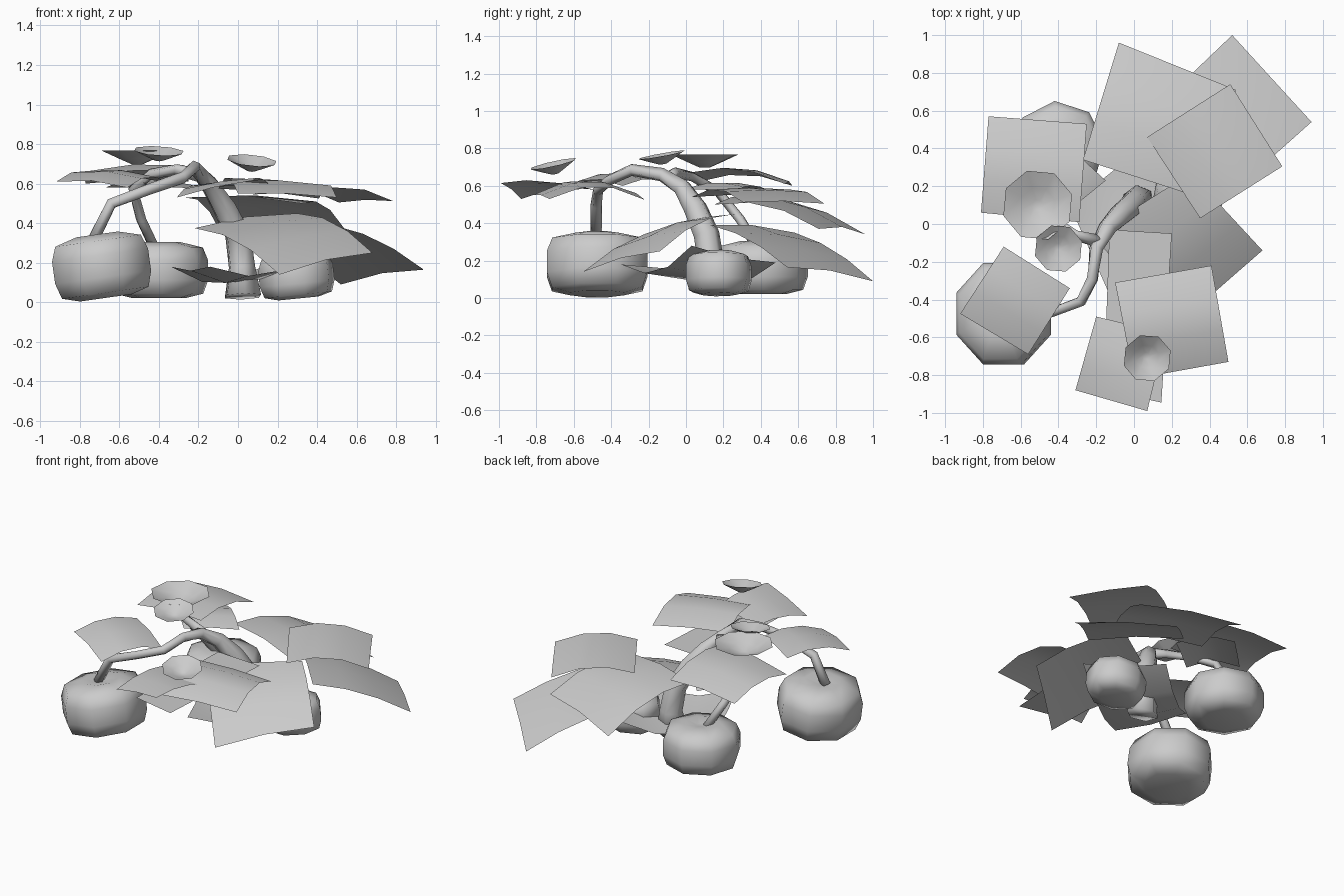
import bpy, bmesh, math
from mathutils import Vector, Matrix

if "Cube" in bpy.data.objects:
    bpy.data.objects.remove(bpy.data.objects["Cube"])

grey = bpy.data.materials.new("plain_grey")
grey.use_nodes = True
GREY = (0.6, 0.6, 0.6, 1)
grey.diffuse_color = GREY
grey.node_tree.nodes["Principled BSDF"].inputs["Base Color"].default_value = GREY


def finish(name, bm, fix_normals=True):
    if fix_normals:
        bmesh.ops.recalc_face_normals(bm, faces=bm.faces)
    for f in bm.faces:
        f.smooth = True
    mesh = bpy.data.meshes.new(name)
    bm.to_mesh(mesh)
    bm.free()
    mesh.materials.append(grey)
    obj = bpy.data.objects.new(name, mesh)
    bpy.context.collection.objects.link(obj)


def loft(bm, rings, cap_start=False, cap_end=False):
    vs = [[bm.verts.new(p) for p in ring] for ring in rings]
    n = len(vs[0])
    for a, b in zip(vs, vs[1:]):
        for i in range(n):
            bm.faces.new((a[i], a[(i + 1) % n], b[(i + 1) % n], b[i]))
    if cap_start:
        bm.faces.new(vs[0][::-1])
    if cap_end:
        bm.faces.new(vs[-1])


def lathe_rings(profile, sides, matrix, turn):
    rings = []
    for r, z in profile:
        rings.append([matrix @ Vector((r * math.cos(turn + math.tau * i / sides),
                                       r * math.sin(turn + math.tau * i / sides), z))
                      for i in range(sides)])
    return rings


# Fruits: squat eight-sided lathes with a dimple at the stem
FRUIT = [(0.55, -1.0), (0.92, -0.84), (1.02, -0.35), (1.02, 0.35), (0.91, 0.8), (0.44, 1.0), (0.12, 0.9)]

def fruit(name, centre, size, tilt=0.0, turn=0.2):
    m = (Matrix.Translation(centre) @ Matrix.Rotation(tilt, 4, 'Y')
         @ Matrix.Diagonal((*size, 1)))
    bm = bmesh.new()
    loft(bm, lathe_rings(FRUIT, 8, m, turn), True, True)
    finish(name, bm)


fruit("front_fruit", (-0.69, -0.475, 0.183), (0.26, 0.285, 0.162), -0.14, math.pi / 8)
fruit("back_fruit", (-0.40, 0.40, 0.163), (0.245, 0.247, 0.142), 0.0, 0.08)
fruit("side_fruit", (0.295, 0.175, 0.135), (0.19, 0.175, 0.116), -0.10)


# Stems: six-sided tubes that follow a path with a radius at each point
def stem(name, points, sides=6):
    pts = [Vector(p[:3]) for p in points]
    rings = []
    for i, p in enumerate(pts):
        d = (pts[min(i + 1, len(pts) - 1)] - pts[max(i - 1, 0)]).normalized()
        side = d.cross(Vector((0.6, -0.8, 0.05))).normalized()
        other = d.cross(side)
        r = points[i][3]
        rings.append([p + r * (math.cos(math.tau * k / sides) * side
                               + math.sin(math.tau * k / sides) * other) for k in range(sides)])
    bm = bmesh.new()
    loft(bm, rings, True, True)
    finish(name, bm)


stem("main_stem", [(0.025, 0.11, 0.03, 0.1), (0.02, 0.135, 0.18, 0.072), (0.0, 0.11, 0.34, 0.07),
                   (-0.07, 0.05, 0.48, 0.064), (-0.14, -0.02, 0.59, 0.05), (-0.20, -0.13, 0.66, 0.038),
                   (-0.22, -0.29, 0.685, 0.032), (-0.28, -0.41, 0.63, 0.03), (-0.44, -0.47, 0.575, 0.028),
                   (-0.64, -0.48, 0.50, 0.03), (-0.73, -0.48, 0.32, 0.032)])
stem("back_stem", [(-0.19, -0.09, 0.64, 0.035), (-0.31, -0.06, 0.67, 0.029), (-0.44, 0.03, 0.65, 0.026),
                   (-0.53, 0.17, 0.57, 0.026), (-0.49, 0.29, 0.42, 0.027), (-0.42, 0.38, 0.27, 0.028)])


# Leaves: square sheets arched lengthwise (rise) and slightly across (crown)
# Corners run inner pair, then outer pair, around the sheet
def leaf(name, a, b, c, d, rise=0.05, crown=0.01, cols=2, rows=3):
    a, b, c, d = map(Vector, (a, b, c, d))
    bm = bmesh.new()
    grid = []
    for i in range(rows + 1):
        u = i / rows
        row = []
        for j in range(cols + 1):
            v = j / cols
            p = a.lerp(d, u).lerp(b.lerp(c, u), v)
            p.z += rise * 4 * u * (1 - u) + crown * 4 * v * (1 - v)
            row.append(bm.verts.new(p))
        grid.append(row)
    for r0, r1 in zip(grid, grid[1:]):
        for j in range(cols):
            f = bm.faces.new((r0[j], r0[j + 1], r1[j + 1], r1[j]))
            f.normal_update()
            if f.normal.z < 0:
                f.normal_flip()
    finish(name, bm, fix_normals=False)


leaf("large_back_leaf", (-0.27, 0.34, 0.53), (0.32, 0.15, 0.50),
     (0.54, 0.71, 0.37), (-0.08, 0.96, 0.34), 0.06, 0.025)
leaf("far_corner_leaf", (0.48, 0.13, 0.39), (0.08, 0.58, 0.35),
     (0.52, 1.0, 0.09), (0.94, 0.54, 0.165), 0.035, 0.02)
leaf("upper_back_leaf", (0.07, 0.46, 0.545), (0.35, 0.03, 0.54),
     (0.785, 0.305, 0.512), (0.51, 0.74, 0.505), 0.055, 0.01)
leaf("top_side_leaf", (-0.29, 0.01, 0.67), (-0.81, 0.06, 0.62),
     (-0.77, 0.57, 0.60), (-0.25, 0.53, 0.61), 0.05, 0.02)
leaf("under_side_leaf", (-0.15, 0.23, 0.56), (-0.42, 0.01, 0.58),
     (-0.67, 0.23, 0.58), (-0.42, 0.48, 0.56), 0.04, 0.01)
leaf("fruit_leaf", (-0.34, -0.34, 0.60), (-0.69, -0.12, 0.63),
     (-0.92, -0.475, 0.61), (-0.56, -0.69, 0.58), 0.045, 0.02)
leaf("front_side_leaf", (-0.10, -0.31, 0.575), (0.41, -0.22, 0.525),
     (0.50, -0.73, 0.53), (0.0, -0.82, 0.55), 0.07, 0.01)
leaf("front_leaf", (0.17, -0.58, 0.58), (-0.20, -0.49, 0.58),
     (-0.31, -0.88, 0.53), (0.07, -0.99, 0.615), 0.03, 0.01)
leaf("middle_leaf", (-0.13, -0.03, 0.512), (0.20, -0.05, 0.512),
     (0.145, -0.945, 0.512), (-0.16, -0.88, 0.512), 0.0, 0.0, 1, 1)
leaf("low_side_leaf", (-0.22, -0.06, 0.375), (0.30, 0.27, 0.45),
     (0.68, -0.14, 0.25), (0.21, -0.55, 0.14), 0.05, 0.02)
# Lowest leaf dips around the foot of the stem and lifts at its far corner
leaf("low_stem_leaf", (-0.34, 0.10, 0.18), (-0.14, -0.35, 0.18),
     (0.44, 0.03, 0.28), (0.14, 0.48, 0.19), -0.09, -0.02)


# Flowers: shallow open eight-sided cups on a small base
def flower(name, centre, radius, depth, tilt=(0, 0)):
    m = Matrix.Translation(centre) @ Matrix.Rotation(tilt[0], 4, 'X') @ Matrix.Rotation(tilt[1], 4, 'Y')
    prof = [(radius * 0.15, -depth), (radius * 0.5, -depth * 0.6), (radius, 0)]
    bm = bmesh.new()
    loft(bm, lathe_rings(prof, 8, m, 0.3), True)
    finish(name, bm, fix_normals=False)


flower("large_flower", (-0.51, 0.10, 0.768), 0.19, 0.07)
flower("middle_flower", (-0.40, -0.13, 0.766), 0.13, 0.05, (0.18, 0.06))
flower("front_flower", (0.07, -0.71, 0.718), 0.13, 0.055, (0.22, 0.10))
